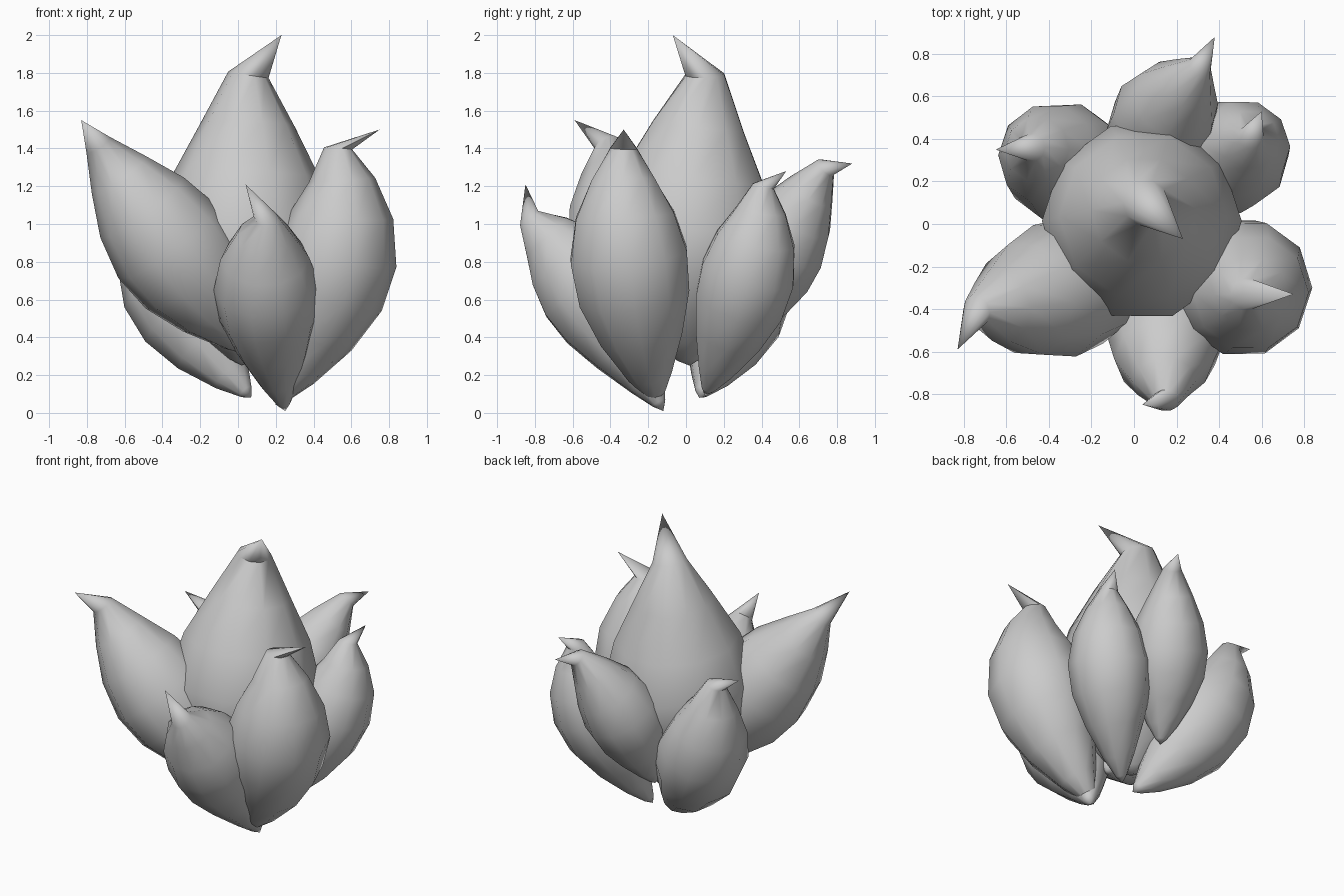
import bpy, math
from mathutils import Vector

if "Cube" in bpy.data.objects:
    bpy.data.objects.remove(bpy.data.objects["Cube"])

SIDES = 10
# leaf cross-sections: position along the spine, share of the full radius
PROFILE = [(0.03, .14), (.11, .38), (.25, .71), (.40, .95), (.55, 1.0),
           (.71, .84), (.86, .54), (1.0, .23)]


def leaf(name, base, mid, neck, tip, radius):
    """Plump leaf swept along a curved spine, ending in a bent pointed tip."""
    base, mid, neck, tip = map(Vector, (base, mid, neck, tip))
    ctrl = 2 * mid - (base + neck) / 2
    verts, faces = [base], []
    for t, share in PROFILE:
        centre = base * (1 - t) ** 2 + ctrl * 2 * t * (1 - t) + neck * t * t
        tangent = ((ctrl - base) * (1 - t) + (neck - ctrl) * t).normalized()
        if t == 1.0:  # last ring leans slightly towards the tip
            tangent += (tip - neck).normalized() * 0.3
        turn = Vector((0, 0, 1)).rotation_difference(tangent)
        for i in range(SIDES):
            a = math.tau * i / SIDES
            ring = Vector((math.cos(a), math.sin(a), 0)) * radius * share
            verts.append(centre + turn @ ring)
    verts.append(tip)
    last = 1 + (len(PROFILE) - 1) * SIDES
    for i in range(SIDES):
        j = (i + 1) % SIDES
        faces.append((0, 1 + j, 1 + i))
        for k in range(len(PROFILE) - 1):
            s = 1 + k * SIDES
            faces.append((s + i, s + j, s + SIDES + j, s + SIDES + i))
        faces.append((last + i, last + j, len(verts) - 1))
    mesh = bpy.data.meshes.new(name)
    mesh.from_pydata(verts, [], faces)
    obj = bpy.data.objects.new(name, mesh)
    bpy.context.collection.objects.link(obj)
    bpy.ops.object.select_all(action='DESELECT')
    obj.select_set(True)
    bpy.context.view_layer.objects.active = obj
    bpy.ops.object.shade_smooth_by_angle(angle=math.radians(50))


# large centre leaf
leaf("centre_leaf", (.02, .02, .25), (.035, .01, .90), (.055, .10, 1.79), (.23, -.07, 2.0), .47)
# ring of six outer leaves
leaf("front_right_leaf", (.20, -.15, .04), (.505, -.295, .77), (.53, -.33, 1.40), (.75, -.33, 1.50), .325)
leaf("front_leaf", (.25, -.12, .01), (.155, -.49, .62), (.15, -.83, 1.03), (.04, -.85, 1.21), .28)
leaf("front_left_leaf", (.12, -.12, .30), (-.33, -.30, .85), (-.74, -.41, 1.42), (-.83, -.59, 1.55), .325)
leaf("back_left_leaf", (.07, .07, .08), (-.315, .28, .62), (-.48, .36, 1.18), (-.65, .35, 1.25), .285)
leaf("back_right_leaf", (.18, .10, .09), (.46, .315, .69), (.55, .41, 1.20), (.60, .53, 1.28), .26)
leaf("back_leaf", (.03, .29, .34), (.13, .48, .84), (.31, .74, 1.30), (.38, .88, 1.32), .25)
